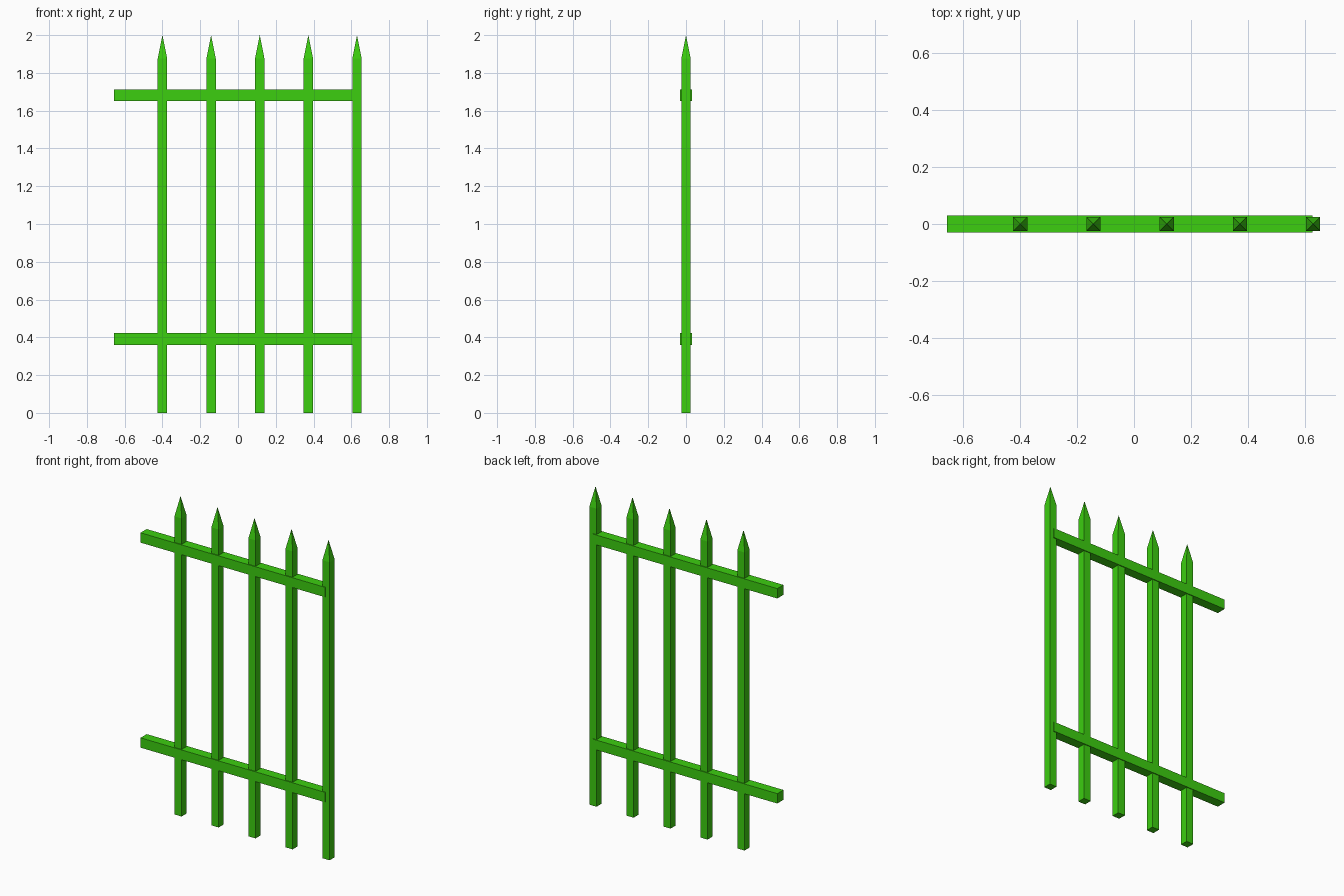
import bpy
import bmesh

cube = bpy.data.objects.get("Cube")
if cube:
    bpy.data.objects.remove(cube, do_unlink=True)

# Single paint colour
green = bpy.data.materials.new("bright_green")
green.use_nodes = True
colour = (0.045, 0.62, 0.005, 1)
green.diffuse_color = colour
green.node_tree.nodes["Principled BSDF"].inputs["Base Color"].default_value = colour


def box(name, x0, x1, depth, z0, z1, tip=None):
    """Box centred on y = 0; a tip height adds a four-sided point on top."""
    bm = bmesh.new()
    bmesh.ops.create_cube(bm, size=1)
    for v in bm.verts:
        v.co.x = x1 if v.co.x > 0 else x0
        v.co.y *= depth
        v.co.z = z1 if v.co.z > 0 else z0
    if tip:
        bm.normal_update()
        top = max(bm.faces, key=lambda f: f.normal.z)
        peak = bmesh.ops.poke(bm, faces=[top])["verts"][0]
        peak.co.z = tip
    mesh = bpy.data.meshes.new(name)
    bm.to_mesh(mesh)
    bm.free()
    mesh.materials.append(green)
    obj = bpy.data.objects.new(name, mesh)
    bpy.context.collection.objects.link(obj)


# Pointed pickets
half = 0.025
for i in range(5):
    x = -0.4 + i * 0.2575
    box(f"picket_{i + 1}", x - half, x + half, 2 * half, 0, 1.875, tip=2)

# Horizontal rails, overhanging on the right side
for name, z in (("lower_rail", 0.391), ("upper_rail", 1.681)):
    box(name, -0.657, 0.628, 0.061, z - 0.031, z + 0.031)
